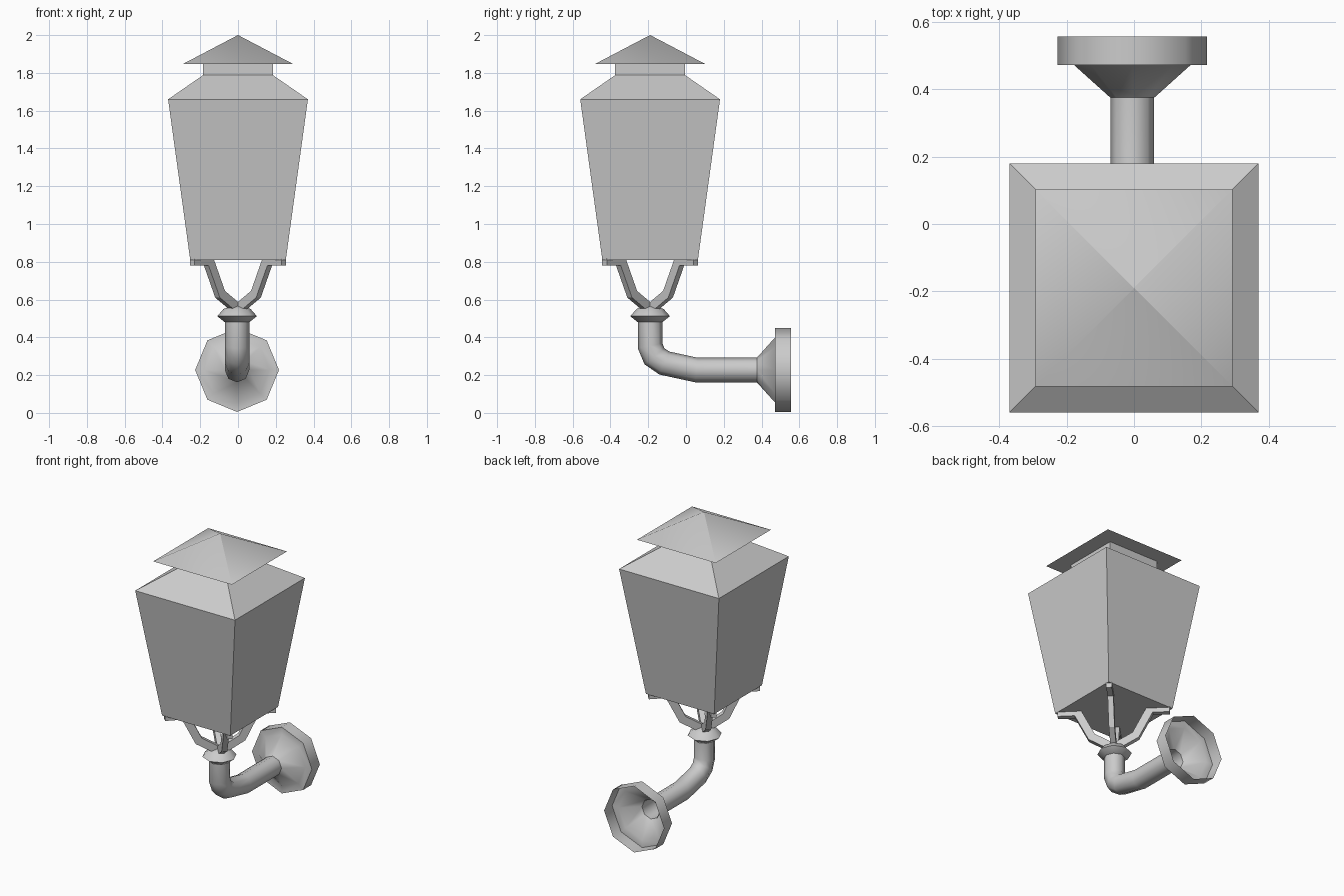
import bpy, bmesh, math
from mathutils import Vector, Matrix

if "Cube" in bpy.data.objects:
    bpy.data.objects.remove(bpy.data.objects["Cube"])

LAMP_Y = -0.19   # lantern axis
ARM_X = -0.005   # arm axis
ARM_Z = 0.227


def finish(bm, name, matrix=Matrix(), smooth=None):
    bmesh.ops.remove_doubles(bm, verts=bm.verts, dist=1e-5)
    bmesh.ops.recalc_face_normals(bm, faces=bm.faces)
    bm.transform(matrix)
    me = bpy.data.meshes.new(name)
    bm.to_mesh(me)
    bm.free()
    ob = bpy.data.objects.new(name, me)
    bpy.context.collection.objects.link(ob)
    if smooth:
        bpy.ops.object.select_all(action='DESELECT')
        ob.select_set(True)
        bpy.context.view_layer.objects.active = ob
        bpy.ops.object.shade_smooth_by_angle(angle=math.radians(smooth))
    return ob


def skin(rings, caps=True):
    bm = bmesh.new()
    vs = [[bm.verts.new(p) for p in r] for r in rings]
    n = len(vs[0])
    for a, b in zip(vs, vs[1:]):
        for i in range(n):
            j = (i + 1) % n
            bm.faces.new((a[i], a[j], b[j], b[i]))
    if caps:
        bm.faces.new(vs[0])
        bm.faces.new(vs[-1])
    return bm


def lathe(profile, sides, start=0.0, caps=True):
    """Stack of polygons around z; profile is (radius, z)."""
    ang = [start + 2 * math.pi * i / sides for i in range(sides)]
    return skin([[(r * math.cos(a), r * math.sin(a), z) for a in ang]
                 for r, z in profile], caps)


def sweep(path, section, caps=True):
    """Mitred sweep along a path in the yz plane; section is (side, in-plane)."""
    pts = [Vector(p) for p in path]
    rings = []
    for i, p in enumerate(pts):
        d0 = (p - pts[i - 1]).normalized() if i else None
        d1 = (pts[i + 1] - p).normalized() if i < len(pts) - 1 else d0
        d0 = d0 or d1
        t = (d0 + d1).normalized()
        k = 1 / t.dot(d0)
        nrm = Vector((-t.y, t.x)) * k
        rings.append([(a, p.x + nrm.x * b, p.y + nrm.y * b) for a, b in section])
    return skin(rings, caps)


def square(levels):
    return lathe([(h * math.sqrt(2), z) for h, z in levels], 4, math.pi / 4)


lamp = Matrix.Translation((0, LAMP_Y, 0))
arm = Matrix.Translation((ARM_X, LAMP_Y, 0))

# Lantern housing with sloped shoulder and neck
finish(square([(0.253, 0.81), (0.37, 1.66), (0.185, 1.788), (0.185, 1.86)]),
       "lantern_housing", lamp)

# Pyramid cap
finish(square([(0.292, 1.847), (0.0005, 2.0)]), "lantern_cap", lamp, 40)

# Four bent legs under the housing corners
w, t = 0.0175, 0.025
bar = [(-w, -t), (w, -t), (w, t), (-w, t)]
leg_path = [(0.02, 0.56), (0.134, 0.628), (0.222, 0.805), (0.342, 0.805)]
for i in range(4):
    turn = Matrix.Rotation(math.radians(45 + 90 * i), 4, 'Z')
    finish(sweep(leg_path, bar), f"support_leg_{i + 1}", lamp @ turn)

# Collar where the legs meet the arm
finish(lathe([(0.065, 0.48), (0.105, 0.512), (0.072, 0.55), (0.03, 0.565)], 8),
       "collar", arm, 50)

# Curved octagonal arm
octagon = [(0.065 * math.cos(a), 0.065 * math.sin(a))
           for a in (math.pi * i / 4 for i in range(8))]
arm_path = [(-0.19, 0.52), (-0.19, 0.355), (-0.167, 0.30), (-0.115, 0.264),
            (0.055, ARM_Z), (0.38, ARM_Z)]
finish(sweep(arm_path, octagon, caps=False), "arm",
       Matrix.Translation((ARM_X, 0, 0)), 50)

# Hollow wall flange, axis turned to face the wall
flange = lathe([(0.065, 0.375), (0.173, 0.472), (0.222, 0.472), (0.222, 0.557)],
               8, caps=False)
finish(flange, "wall_flange",
       Matrix.Translation((ARM_X, 0, ARM_Z)) @ Matrix.Rotation(-math.pi / 2, 4, 'X'), 50)
